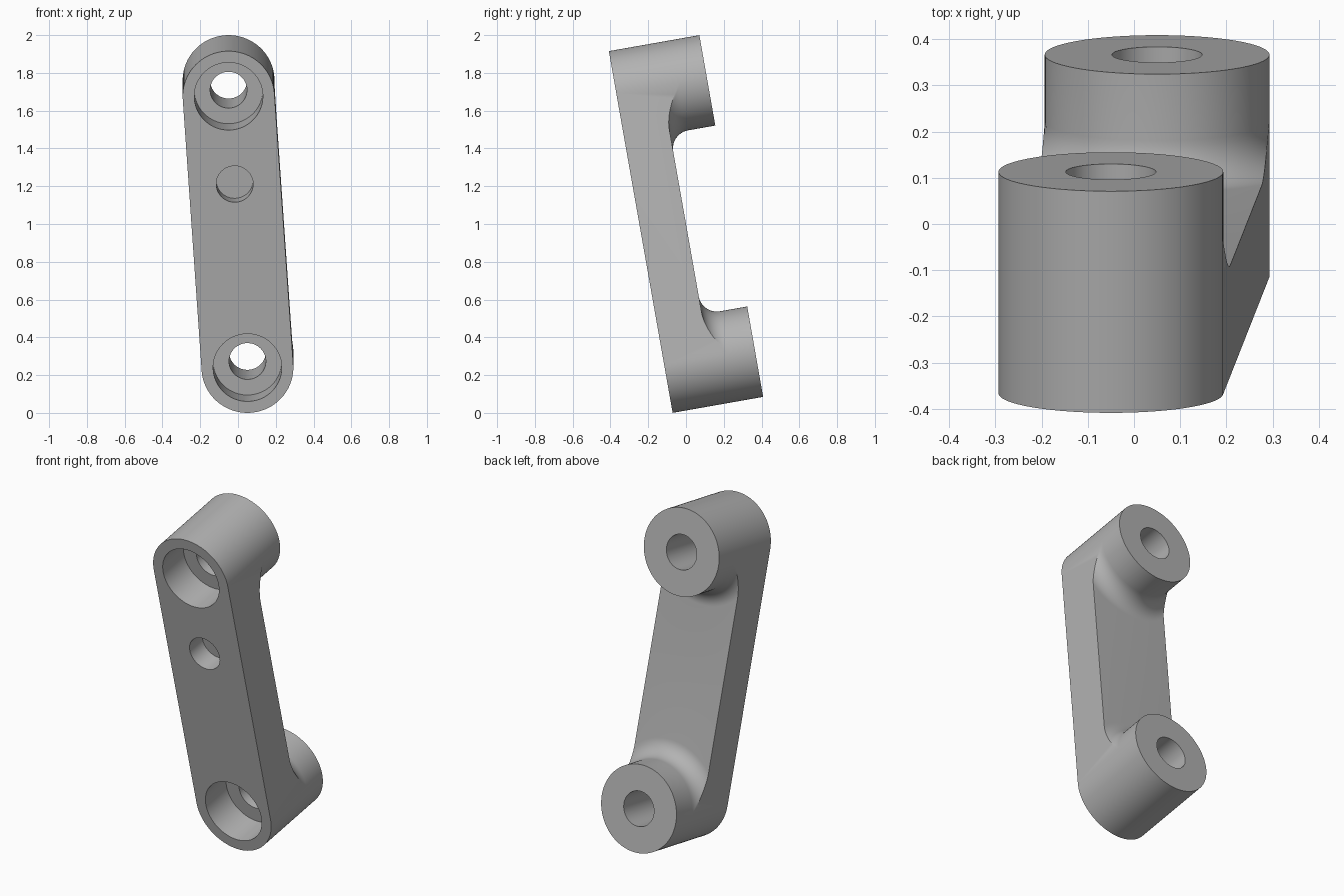
import bpy
import bmesh
from math import sin, cos, pi, asin, radians
from mathutils import Matrix

if "Cube" in bpy.data.objects:
    bpy.data.objects.remove(bpy.data.objects["Cube"])

R = 0.243         # boss radius and half width of the bar
A = 0.731         # half distance between boss centres
T = 0.4866        # full depth at the bosses
WEB = T / 2       # depth of the bar between the bosses
F = 0.097         # fillet radius
SEG = 48          # segments per half circle
STEPS = 12        # fillet steps

grey = bpy.data.materials.new("plain grey")
grey.use_nodes = True
grey.diffuse_color = (0.45, 0.45, 0.45, 1)
grey.node_tree.nodes["Principled BSDF"].inputs["Base Color"].default_value = grey.diffuse_color


def make_object(name, bm):
    bmesh.ops.recalc_face_normals(bm, faces=bm.faces)
    mesh = bpy.data.meshes.new(name)
    bm.to_mesh(mesh)
    bm.free()
    mesh.materials.append(grey)
    obj = bpy.data.objects.new(name, mesh)
    bpy.context.collection.objects.link(obj)
    return obj


def skin(bm, rows):
    for lo, hi in zip(rows, rows[1:]):
        for i in range(len(lo) - 1):
            bm.faces.new((lo[i], lo[i + 1], hi[i + 1], hi[i]))


# Link arm: local y runs along the bar, local z points out of its front
bm = bmesh.new()
fillet = [(R + F * (1 - cos(p)), WEB + F * (1 - sin(p)))
          for p in (pi / 2 * k / STEPS for k in range(STEPS + 1))]
ends = []
for sign in (1, -1):
    def vert(x, y, depth):
        return bm.verts.new((sign * x, sign * y, T / 2 - depth))

    # Rounded outer wall
    outer = [[vert(R * cos(pi * i / SEG), A + R * sin(pi * i / SEG), d)
              for i in range(SEG + 1)] for d in (0, WEB + F, T)]
    skin(bm, outer)

    # Inner wall flaring through the fillet into the bar
    inner = []
    for level, (r, d) in enumerate([(R, T)] + fillet):
        reach = asin(min(1, R / r))
        row = []
        for i in range(SEG + 1):
            t = reach * (1 - 2 * i / SEG)
            row.append(vert(r * sin(t), A - r * cos(t), d))
        if level < 2:
            for end in (0, -1):
                bm.verts.remove(row[end])
                row[end] = outer[2 - level][end]
        inner.append(row)
    skin(bm, inner)
    bm.faces.new(outer[2] + inner[0][-2:0:-1])
    ends.append((outer, inner))

# Front, web back and the two straight sides
(o1, i1), (o2, i2) = ends
bm.faces.new(o1[0] + o2[0])
bm.faces.new(i1[-1] + i2[-1])
for a, b in ((0, -1), (-1, 0)):
    bm.faces.new([o1[0][a]] + [r[a] for r in i1[1:]]
                 + [r[b] for r in reversed(i2[1:])] + [o2[0][b]])
arm = make_object("link_arm", bm)

# Cutters: two stepped bolt holes and a shallow blind hole in the front
SMALL, BORE, BORE_DEPTH, PAST = 0.0975, 0.1815, 0.195, 0.05
bolt_hole = [(BORE, -PAST), (BORE, BORE_DEPTH), (SMALL, BORE_DEPTH), (SMALL, T + PAST)]
blind_hole = [(SMALL, -PAST), (SMALL, 0.12)]
bm = bmesh.new()
for y, profile in ((A, bolt_hole), (-A, bolt_hole), (0.258, blind_hole)):
    rings = []
    for r, d in profile:
        ring = [bm.verts.new((r * cos(pi * i / SEG), y + r * sin(pi * i / SEG), T / 2 - d))
                for i in range(2 * SEG)]
        rings.append(ring)
    skin(bm, [ring + ring[:1] for ring in rings])
    bm.faces.new(rings[0])
    bm.faces.new(rings[-1])
cutter = make_object("hole_cutter", bm)
cutter.hide_render = True

cut = arm.modifiers.new("holes", 'BOOLEAN')
cut.operation = 'DIFFERENCE'
cut.solver = 'EXACT'
cut.object = cutter
bpy.ops.object.select_all(action='DESELECT')
arm.select_set(True)
bpy.context.view_layer.objects.active = arm
bpy.ops.object.modifier_apply(modifier=cut.name)
bpy.data.objects.remove(cutter)
bpy.ops.object.shade_smooth_by_angle(angle=radians(30))

# Stand the arm up, leaning back and to one side
arm.matrix_world = (Matrix.Translation((0, 0, 1))
                    @ Matrix.Rotation(radians(100), 4, 'X')
                    @ Matrix.Rotation(0.0684, 4, 'Z'))
